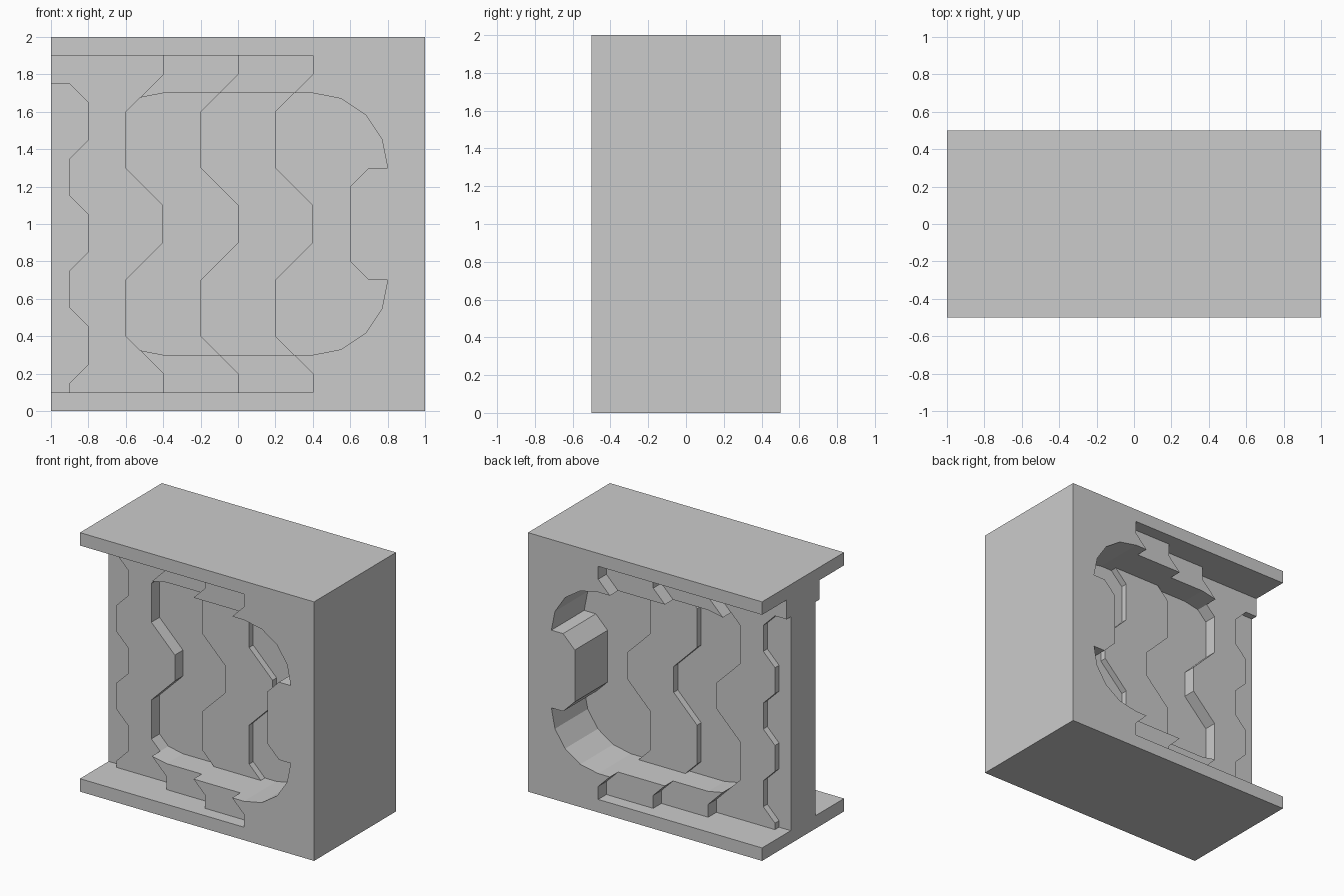
import bpy, bmesh, math

if "Cube" in bpy.data.objects:
    bpy.data.objects.remove(bpy.data.objects["Cube"])


def prism(name, pts, h):
    """Extrude an (x, z) outline symmetrically from y = -h to y = +h."""
    bm = bmesh.new()
    face = bm.faces.new([bm.verts.new((x, -h, z)) for x, z in pts])
    ext = bmesh.ops.extrude_face_region(bm, geom=[face])
    verts = [v for v in ext["geom"] if isinstance(v, bmesh.types.BMVert)]
    bmesh.ops.translate(bm, verts=verts, vec=(0, 2 * h, 0))
    bmesh.ops.recalc_face_normals(bm, faces=bm.faces)
    me = bpy.data.meshes.new(name)
    bm.to_mesh(me)
    bm.free()
    ob = bpy.data.objects.new(name, me)
    bpy.context.collection.objects.link(ob)
    return ob


def zigzag(b):
    """Large zigzag edge from top to bottom, bulging to x = b."""
    half = [(b, 1.9), (b, 1.8), (b - .2, 1.6), (b - .2, 1.3), (b, 1.1)]
    return half + [(x, 2 - z) for x, z in reversed(half)]


def rect(x0, x1, z0, z1):
    return [(x0, z0), (x1, z0), (x1, z1), (x0, z1)]


z1, z2, z3 = zigzag(-.4), zigzag(0), zigzag(.4)

# Main housing: solid right end plus top and bottom plates
housing = prism("housing", [(-1, .1), (-1, 0), (1, 0), (1, 2), (-1, 2), (-1, 1.9)] + z3, .5)

# Stepped layers going down towards the left
outer_step = prism("outer_step", z2 + z3[::-1], .4)
inner_step = prism("inner_step", z1 + z2[::-1], .3)

# Rounded window with a tooth on its right side
arc = [(.4 + .4 * math.cos(math.radians(a)), 1.3 + .4 * math.sin(math.radians(a)))
       for a in (90, 67.5, 45, 22.5, 0)]
right_top = arc + [(.7, 1.3), (.6, 1.2)]
left_top = [(-x, z) for x, z in arc]
window = prism("window_cutter",
               right_top + [(x, 2 - z) for x, z in reversed(right_top)]
               + [(x, 2 - z) for x, z in left_top] + left_top[::-1], 1)
window.hide_render = True
window.hide_viewport = True
window.display_type = 'WIRE'
for ob in (housing, outer_step, inner_step):
    mod = ob.modifiers.new("window", 'BOOLEAN')
    mod.operation = 'DIFFERENCE'
    mod.solver = 'EXACT'
    mod.object = window

# Window floor and the raised zigzag rib crossing it
prism("window_floor", rect(-.7, .9, .2, 1.8), .1)
prism("middle_rib", z2 + z3[::-1], .15)

# Left panel with a small zigzag edge over a thinner end strip
small = [(-1, 1.9), (-1, 1.75), (-.9, 1.75)]
for i in range(3):
    t = 1.65 - .6 * i
    small += [(-.8, t), (-.8, t - .2), (-.9, t - .3)]
    if i < 2:
        small.append((-.9, t - .5))
small.append((-.9, .1))
prism("side_panel", small + z1[::-1], .2)
prism("end_strip", rect(-1, -.7, .1, 1.75), .15)
